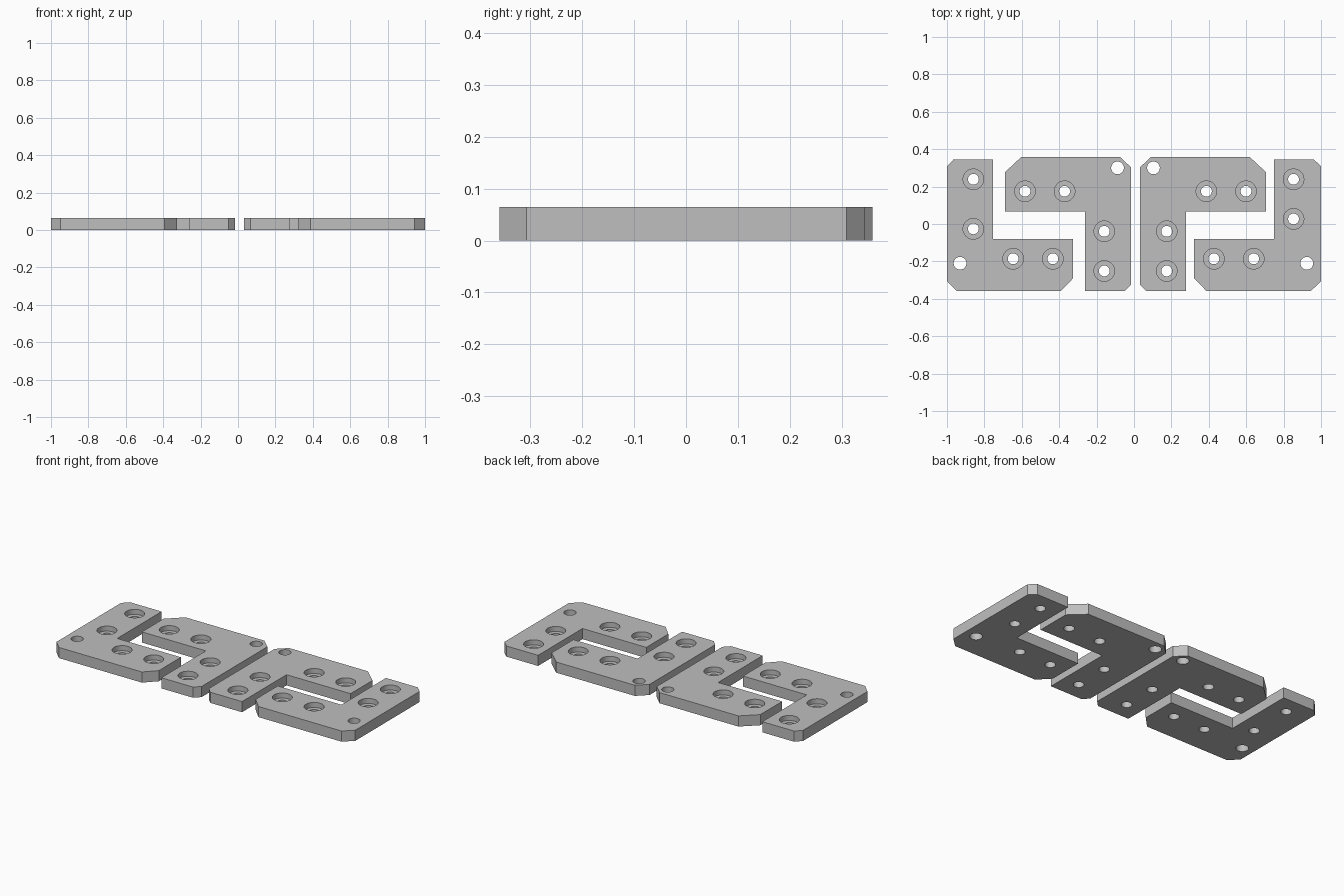
import bpy, bmesh, math
from mathutils import Matrix

if "Cube" in bpy.data.objects:
    bpy.data.objects.remove(bpy.data.objects["Cube"])

THICK = 0.0645      # plate thickness
BORE_FLOOR = 0.034  # height of the counterbore floor

grey = bpy.data.materials.new("plain grey")
grey.diffuse_color = (0.52, 0.52, 0.52, 1)
grey.use_nodes = True
grey.node_tree.nodes["Principled BSDF"].inputs["Base Color"].default_value = grey.diffuse_color


def new_object(name, bm):
    bmesh.ops.recalc_face_normals(bm, faces=bm.faces[:])
    me = bpy.data.meshes.new(name)
    bm.to_mesh(me)
    bm.free()
    me.materials.append(grey)
    ob = bpy.data.objects.new(name, me)
    bpy.context.collection.objects.link(ob)
    return ob


def drill(plate, holes, radius, z0, z1):
    """Cut vertical round holes through a plate between two heights."""
    bm = bmesh.new()
    for x, y in holes:
        bmesh.ops.create_cone(bm, cap_ends=True, segments=40, radius1=radius,
                              radius2=radius, depth=z1 - z0,
                              matrix=Matrix.Translation((x, y, (z0 + z1) / 2)))
    cutter = new_object("hole_cutter", bm)
    cutter.hide_render = True
    mod = plate.modifiers.new("holes", 'BOOLEAN')
    mod.operation, mod.solver, mod.object = 'DIFFERENCE', 'EXACT', cutter
    bpy.context.view_layer.objects.active = plate
    bpy.ops.object.modifier_apply(modifier=mod.name)
    bpy.data.objects.remove(cutter)


def make_plate(name, outline, screws, pin):
    bm = bmesh.new()
    face = bm.faces.new([bm.verts.new((x, y, 0)) for x, y in outline])
    ext = bmesh.ops.extrude_face_region(bm, geom=[face])
    top = [v for v in ext["geom"] if isinstance(v, bmesh.types.BMVert)]
    bmesh.ops.translate(bm, verts=top, vec=(0, 0, THICK))
    plate = new_object(name, bm)
    drill(plate, screws, 0.029, -0.1, 0.2)
    drill(plate, screws, 0.055, BORE_FLOOR, 0.2)
    drill(plate, [pin], 0.034, -0.1, 0.2)
    bpy.ops.object.select_all(action='DESELECT')
    plate.select_set(True)
    bpy.context.view_layer.objects.active = plate
    bpy.ops.object.shade_smooth_by_angle(angle=math.radians(25))


def flip(points, centre):
    return [(2 * centre - x, y) for x, y in points]


# Outer L plates (chamfered corners, long arm along the outside edge)
outer = [(-1, 0.309), (-0.965, 0.345), (-0.753, 0.345), (-0.753, -0.08),
         (-0.326, -0.08), (-0.326, -0.291), (-0.392, -0.359),
         (-0.948, -0.359), (-1, -0.307)]
outer_screws = [(-0.859, 0.239), (-0.859, -0.026), (-0.646, -0.186), (-0.434, -0.186)]
outer_pin = (-0.93, -0.21)
make_plate("outer_plate_left", outer, outer_screws, outer_pin)
right = [(min(1, x - 0.004 if x < 0.99 else x), y) for x, y in flip(outer, 0)]
make_plate("outer_plate_right", right,
           [(0.853, 0.239), (0.853, 0.027), (0.64, -0.186), (0.427, -0.186)],
           (0.924, -0.21))

# Inner L plates, mirrored about the gap between them
inner = [(-0.602, 0.359), (-0.075, 0.359), (-0.016, 0.303), (-0.016, -0.325),
         (-0.05, -0.359), (-0.262, -0.359), (-0.262, 0.067), (-0.691, 0.067),
         (-0.691, 0.276)]
inner_screws = [(-0.583, 0.175), (-0.371, 0.175), (-0.159, -0.039), (-0.159, -0.251)]
inner_pin = (-0.088, 0.3)
GAP = 0.008
make_plate("inner_plate_left", inner, inner_screws, inner_pin)
make_plate("inner_plate_right", flip(inner, GAP), flip(inner_screws, GAP),
           flip([inner_pin], GAP)[0])
